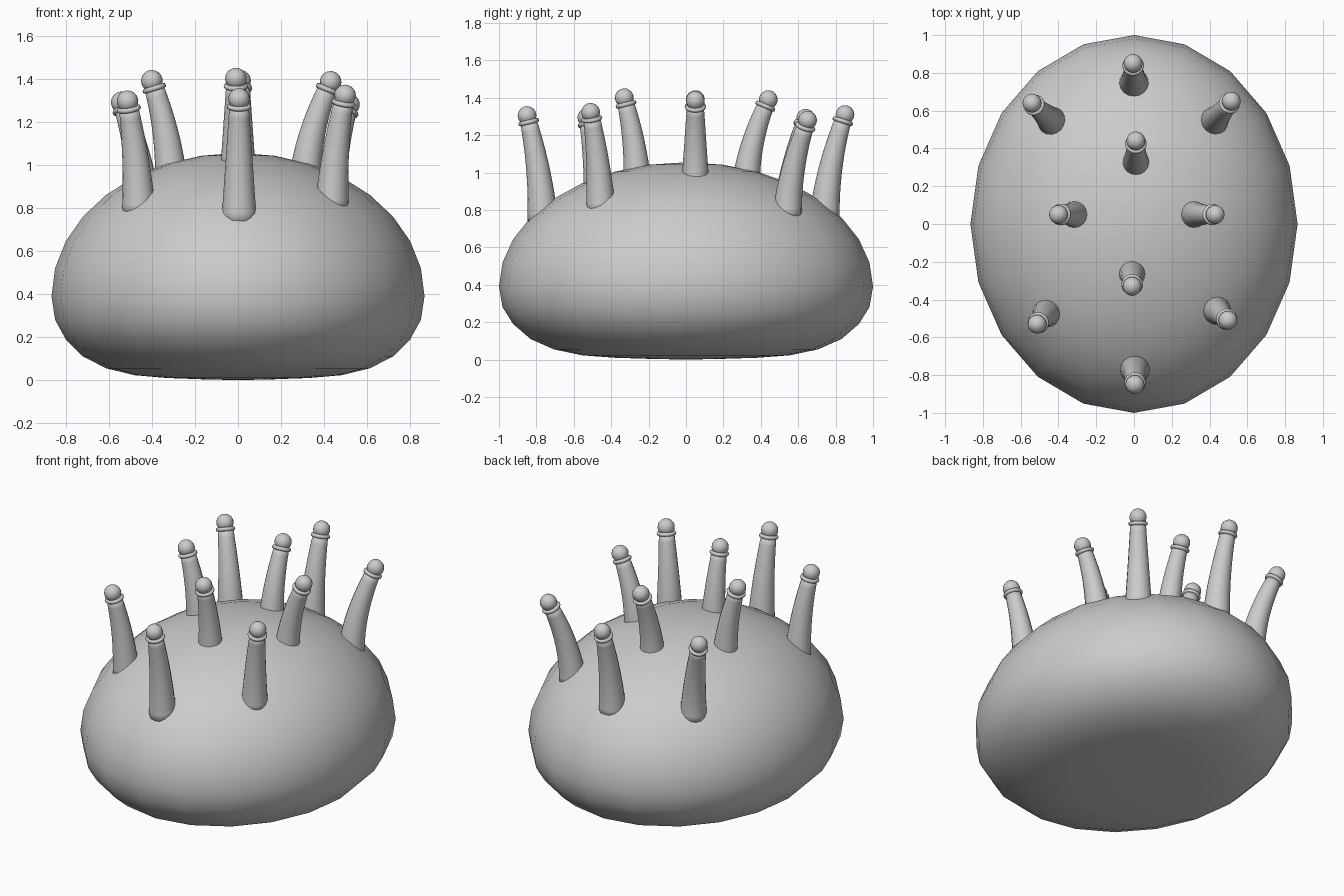
import bpy, bmesh, math
from mathutils import Vector

if "Cube" in bpy.data.objects:
    bpy.data.objects.remove(bpy.data.objects["Cube"])

RX, RY, ZC, H = 0.866, 1.0, 0.39, 0.665   # body radii, widest height, dome height
UP = Vector((0, 0, 1))


def finish(bm, name, angle=180):
    bmesh.ops.recalc_face_normals(bm, faces=bm.faces)
    for f in bm.faces:
        f.smooth = True
    me = bpy.data.meshes.new(name)
    bm.to_mesh(me)
    bm.free()
    ob = bpy.data.objects.new(name, me)
    bpy.context.collection.objects.link(ob)
    return ob


def skin(bm, rings):
    for a, b in zip(rings, rings[1:]):
        n = len(a)
        for i in range(n):
            bm.faces.new((a[i], a[(i + 1) % n], b[(i + 1) % n], b[i]))


# Body: 20-sided dome with a flattened underside
bm = bmesh.new()
bmesh.ops.create_uvsphere(bm, u_segments=20, v_segments=16, radius=1)
drop = [0, 0.11, 0.20, 0.28, 0.335, 0.367, 0.38, 0.386, 0.39]
for v in bm.verts:
    z = v.co.z
    if z >= 0:
        nz = ZC + H * z
    else:
        step = round(math.degrees(math.asin(min(1, -z))) / 11.25)
        nz = ZC - drop[step]
    v.co = Vector((v.co.x * RX, v.co.y * RY, nz))
finish(bm, "body")


def stalk(i, base, tip):
    # Curved path: rises straight, then leans outward to the tip ball
    bx, by = base
    zs = ZC + H * math.sqrt(max(0, 1 - (bx / RX) ** 2 - (by / RY) ** 2))
    p0, p2 = Vector((bx, by, zs - 0.09)), Vector(tip)
    p1 = p0.lerp(p2, 0.12)
    p1.z = p0.z + 0.5 * (p2.z - p0.z)
    length = (p2 - p0).length

    def at(t):
        p = p0 * (1 - t) ** 2 + p1 * 2 * t * (1 - t) + p2 * t * t
        d = (p1 - p0) * (1 - t) + (p2 - p1) * t
        return p, UP.rotation_difference(d.normalized())

    # Tapered stem
    bm = bmesh.new()
    rings, n, end = [], 16, 1 - 0.03 / length
    for k in range(11):
        t = end * k / 10
        p, q = at(t)
        r = 0.043 + 0.068 * (1 - t) * length
        rings.append([bm.verts.new(p + q @ Vector((r * math.cos(a), r * math.sin(a), 0)))
                      for a in (2 * math.pi * j / n for j in range(n))])
    skin(bm, rings)
    bm.faces.new(rings[0])
    bm.faces.new(rings[-1])
    ob = finish(bm, f"stalk_{i}")

    # Collar ring under the ball
    p, q = at(1 - 0.036 / length)
    bpy.ops.mesh.primitive_torus_add(major_radius=0.045, minor_radius=0.012,
                                     major_segments=20, minor_segments=8,
                                     location=p, rotation=q.to_euler())
    bpy.context.object.name = f"collar_{i}"
    bpy.ops.object.shade_smooth()

    # Ball tip
    bm = bmesh.new()
    bmesh.ops.create_uvsphere(bm, u_segments=16, v_segments=12, radius=0.05)
    bmesh.ops.translate(bm, verts=bm.verts, vec=p2)
    finish(bm, f"tip_{i}")


# Base position on the dome, and tip centre, of each stalk
STALKS = [
    ((0.00, 0.74), (-0.005, 0.85, 1.31)),
    ((-0.43, 0.54), (-0.54, 0.64, 1.29)),
    ((0.42, 0.54), (0.515, 0.65, 1.28)),
    ((0.01, 0.32), (0.01, 0.44, 1.39)),
    ((-0.31, 0.05), (-0.40, 0.05, 1.39)),
    ((0.31, 0.05), (0.43, 0.05, 1.385)),
    ((-0.01, -0.26), (-0.01, -0.33, 1.40)),
    ((-0.46, -0.47), (-0.513, -0.53, 1.295)),
    ((0.435, -0.455), (0.497, -0.51, 1.322)),
    ((0.005, -0.765), (0.005, -0.85, 1.305)),
]
for i, (b, t) in enumerate(STALKS, 1):
    stalk(i, b, t)
